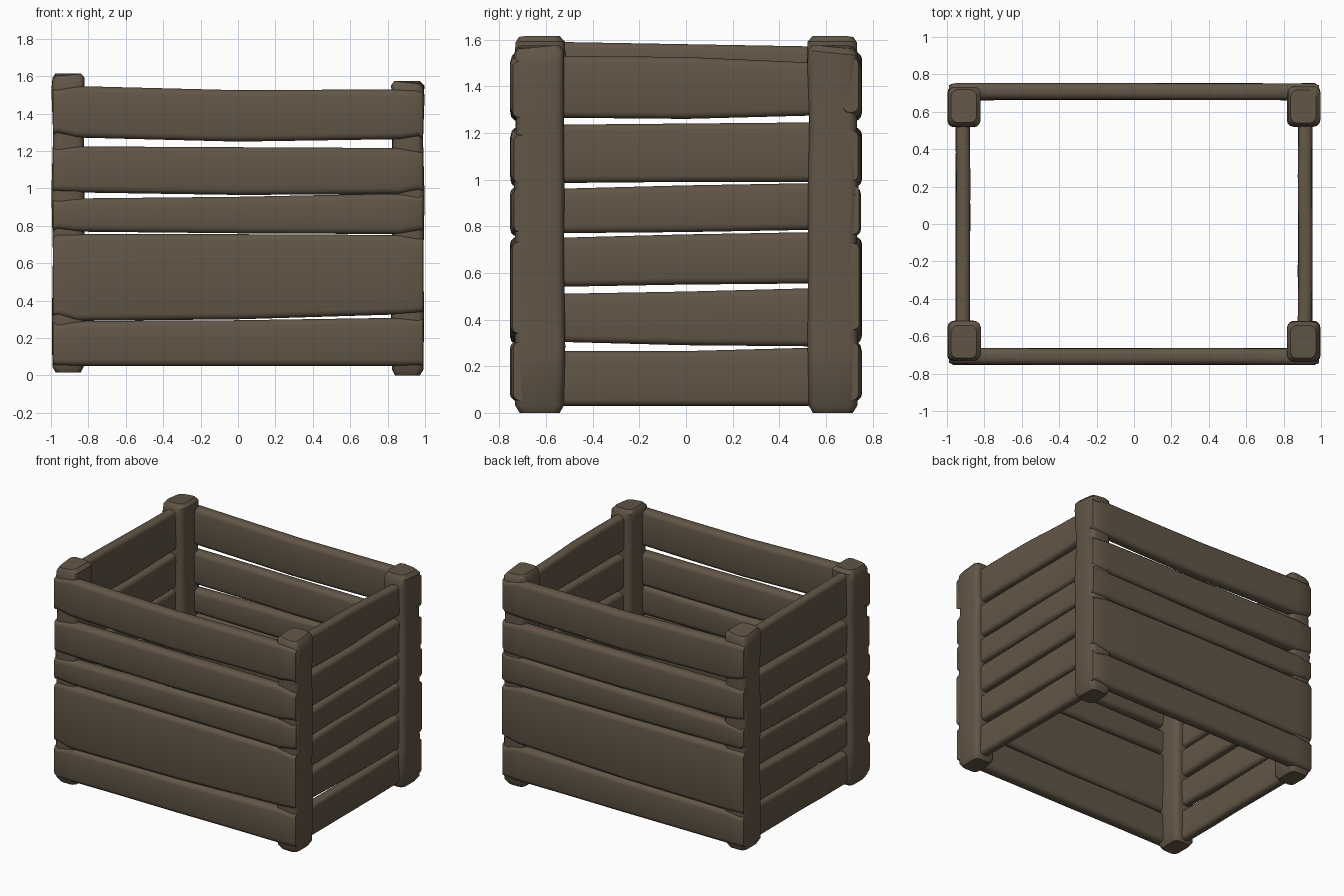
import bpy, bmesh, math, random
from mathutils import Vector

random.seed(7)
if "Cube" in bpy.data.objects:
    bpy.data.objects.remove(bpy.data.objects["Cube"])

wood = bpy.data.materials.new("weathered brown wood")
wood.use_nodes = True
COLOUR = (0.122, 0.092, 0.062, 1)
wood.diffuse_color = COLOUR
wood.node_tree.nodes["Principled BSDF"].inputs["Base Color"].default_value = COLOUR


def rounded_rect(a, b, r, steps=3):
    """Outline of a rounded rectangle with half sizes a, b."""
    pts = []
    for k, (sx, sy) in enumerate([(1, 1), (-1, 1), (-1, -1), (1, -1)]):
        for i in range(steps + 1):
            t = math.pi / 2 * (k + i / steps)
            pts.append((sx * (a - r) + r * math.cos(t), sy * (b - r) + r * math.sin(t)))
    return pts


def loft(name, stations, place):
    """Skin rounded sections (along, u, v, half_u, half_v, radius)."""
    bm = bmesh.new()
    rings = []
    for s, u, v, a, b, r in stations:
        rings.append([bm.verts.new(place(s, u + p, v + q)) for p, q in rounded_rect(a, b, r)])
    n = len(rings[0])
    for r0, r1 in zip(rings, rings[1:]):
        for i in range(n):
            j = (i + 1) % n
            bm.faces.new((r0[i], r0[j], r1[j], r1[i]))
    bm.faces.new(rings[0])
    bm.faces.new(rings[-1])
    bmesh.ops.recalc_face_normals(bm, faces=bm.faces)
    mesh = bpy.data.meshes.new(name)
    bm.to_mesh(mesh)
    bm.free()
    mesh.materials.append(wood)
    obj = bpy.data.objects.new(name, mesh)
    bpy.context.collection.objects.link(obj)
    bpy.context.view_layer.objects.active = obj
    obj.select_set(True)
    bpy.ops.object.shade_smooth_by_angle(angle=math.radians(40))
    obj.select_set(False)


def plank(name, half_len, low, high, depth, place, worn):
    """Hand-cut board; low and high give the edge at (start, middle, end)."""
    stations = []
    ts = [-1, -0.975, -0.87, -0.45, 0, 0.45, 0.87, 0.975, 1]
    for t in ts:
        k = 0 if t < 0 else 2
        lo = low[1] + (low[k] - low[1]) * abs(t)
        hi = high[1] + (high[k] - high[1]) * abs(t)
        a = depth / 2
        if worn and abs(t) > 0.9:          # chipped ends
            lo += random.uniform(0, 0.03)
            hi -= random.uniform(0, 0.03)
            a -= 0.012 if abs(t) == 1 else 0
        stations.append((t * half_len, random.uniform(-.003, .003), (lo + hi) / 2,
                         a, (hi - lo) / 2, a * 0.75))
    loft(name, stations, place)


# Long boards on the front and back
LONG = [((.05, .05, .05), (.29, .295, .31)),
        ((.29, .30, .33), (.755, .755, .75)),
        ((.77, .76, .755), (.945, .955, .975)),
        ((.98, .965, .97), (1.225, 1.22, 1.215)),
        ((1.275, 1.25, 1.265), (1.55, 1.525, 1.53))]
for side, sy in (("front", -1), ("back", 1)):
    for i, (lo, hi) in enumerate(LONG):
        plank(f"{side}_plank_{i + 1}", 0.99, lo, hi, 0.088,
              lambda s, u, v, sy=sy: Vector((s, sy * 0.708 + u, v)), True)

# Short boards between the posts
SHORT = [((.03, .03, .03), (.265, .265, .28)),
         ((.305, .29, .285), (.51, .52, .535)),
         ((.54, .55, .555), (.75, .765, .775)),
         ((.77, .775, .785), (.96, .975, .985)),
         ((.985, .99, .99), (1.235, 1.24, 1.245)),
         ((1.265, 1.26, 1.275), (1.53, 1.525, 1.50))]
for side, sx in (("left", 1), ("right", -1)):
    for i, (lo, hi) in enumerate(SHORT):
        if sx < 0 and i == len(SHORT) - 1:
            hi = (1.59, 1.58, 1.57)
        plank(f"{side}_plank_{i + 1}", 0.57, lo, hi, 0.075,
              lambda s, u, v, sx=sx: Vector((sx * 0.915 + u, s, v)), False)

# Corner posts, slightly uneven with worn tops and feet
for side, sx in (("left", 1), ("right", -1)):
    for end, sy in (("front", -1), ("back", 1)):
        foot = 0.0 if sx > 0 else 0.015
        top = 1.575 if sx > 0 else 1.615
        stations = []
        for t, shrink in [(0, .022), (.02, .004), (.18, 0), (.4, .005), (.6, 0),
                          (.8, .006), (.95, 0), (.985, .002), (1, .02)]:
            a, b = 0.088 - shrink, 0.108 - shrink
            stations.append((foot + t * (top - foot), random.uniform(-.003, .003),
                             random.uniform(-.003, .003), a, b, 0.035))
        loft(f"{end}_{side}_post", stations,
             lambda s, u, v, sx=sx, sy=sy: Vector((
                 sx * 0.907 + u, sy * 0.628 + v,
                 s - (0.015 * max(0, sx * u + sy * v) / 0.15 if s > 1.4 else 0))))
